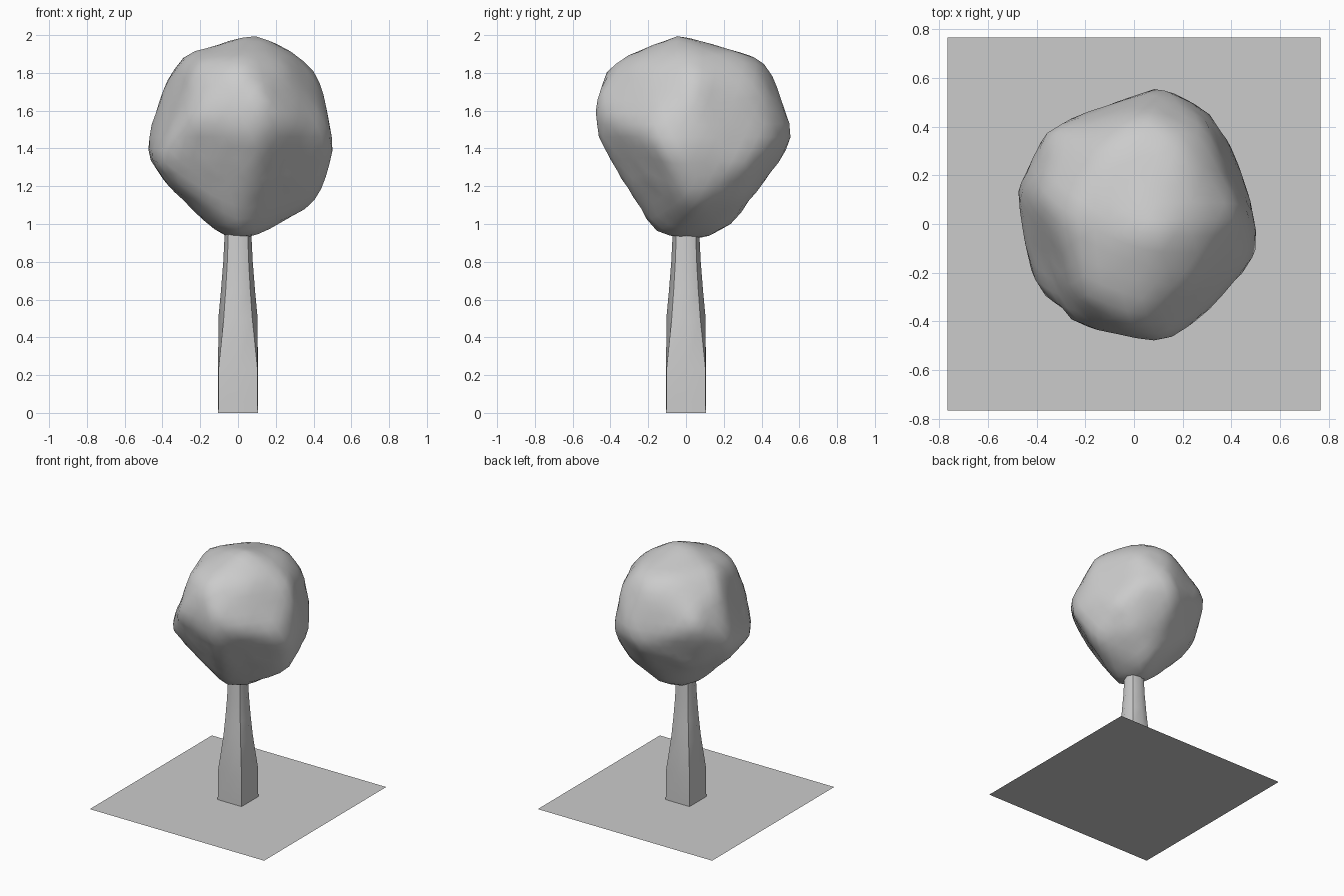
import bpy, bmesh, math
from mathutils import Vector, noise
from mathutils.bvhtree import BVHTree

if "Cube" in bpy.data.objects:
    bpy.data.objects.remove(bpy.data.objects["Cube"])


def make_object(name, bm, angle=None):
    bmesh.ops.recalc_face_normals(bm, faces=bm.faces)
    mesh = bpy.data.meshes.new(name)
    bm.to_mesh(mesh)
    bm.free()
    obj = bpy.data.objects.new(name, mesh)
    bpy.context.collection.objects.link(obj)
    if angle:
        bpy.ops.object.select_all(action='DESELECT')
        obj.select_set(True)
        bpy.context.view_layer.objects.active = obj
        bpy.ops.object.shade_smooth_by_angle(angle=math.radians(angle))
    return obj


# Flat square of soil
bm = bmesh.new()
bmesh.ops.create_grid(bm, x_segments=1, y_segments=1, size=0.765)
make_object("soil_square", bm)

# Trunk: square foot blending into a round tapering stem
# (height, half width, corner radius)
sections = [(0.0, 0.105, 0.148), (0.23, 0.105, 0.146), (0.5, 0.104, 0.107),
            (0.65, 0.09, 0.092), (0.8, 0.078, 0.08), (1.0, 0.068, 0.07)]
bm = bmesh.new()
rings = []
for z, side, corner in sections:
    ring = []
    for i in range(8):
        r = corner if i % 2 else side
        a = i * math.pi / 4
        ring.append(bm.verts.new((r * math.cos(a), r * math.sin(a), z)))
    rings.append(ring)
for low, high in zip(rings, rings[1:]):
    for i in range(8):
        j = (i + 1) % 8
        bm.faces.new((low[i], low[j], high[j], high[i]))
bm.faces.new(rings[0])
bm.faces.new(rings[-1])
make_object("trunk", bm, 45)

# Foliage: rough hull of the crown's corner points
corners = [
    # top
    (0.1, -0.05, 2.0), (0.0, -0.06, 1.99), (-0.29, 0.05, 1.9),
    (0.31, 0.0, 1.91), (0.05, -0.36, 1.88), (0.2, 0.32, 1.9),
    (-0.22, -0.28, 1.85), (-0.1, 0.33, 1.89), (0.25, -0.22, 1.86),
    # upper ring
    (-0.37, 0.1, 1.79), (0.43, 0.05, 1.79), (0.0, -0.43, 1.82),
    (0.05, 0.45, 1.84), (0.3, 0.39, 1.74), (-0.31, 0.35, 1.7),
    # middle ring
    (0.14, -0.485, 1.63), (0.0, -0.46, 1.55), (-0.24, -0.42, 1.56),
    (0.29, -0.38, 1.55), (0.47, -0.2, 1.48), (0.515, -0.12, 1.4),
    (0.49, 0.08, 1.45), (0.41, 0.31, 1.32), (0.32, 0.45, 1.45),
    (0.13, 0.575, 1.48), (0.05, 0.55, 1.4), (-0.36, 0.4, 1.58),
    (-0.48, 0.14, 1.48), (-0.48, 0.12, 1.35), (-0.42, -0.25, 1.32),
    (0.1, -0.46, 1.43),
    # underside
    (-0.36, 0.05, 1.19), (0.45, 0.0, 1.17), (0.42, 0.02, 1.1),
    (0.1, -0.33, 1.24), (0.05, 0.25, 1.0), (-0.12, 0.0, 0.95),
    (0.0, -0.18, 0.96), (0.08, -0.1, 0.93), (0.04, 0.18, 0.94),
    (-0.24, 0.3, 1.22), (0.28, 0.32, 1.16), (-0.04, 0.08, 0.92),
]
hull = bmesh.new()
for p in corners:
    hull.verts.new(p)
bmesh.ops.convex_hull(hull, input=hull.verts)
tree = BVHTree.FromBMesh(hull)

# Wrap an icosphere onto the hull and add shallow lumps
centre = Vector((0.0, 0.02, 1.46))
bm = bmesh.new()
bmesh.ops.create_icosphere(bm, subdivisions=4, radius=1)
for v in bm.verts:
    d = v.co.normalized()
    hit = tree.ray_cast(centre, d)[0]
    lump = 0.012 * noise.noise(d * 4.5)
    v.co = hit + d * (lump + 0.003)
hull.free()
bmesh.ops.smooth_vert(bm, verts=bm.verts, factor=0.4,
                      use_axis_x=True, use_axis_y=True, use_axis_z=True)
make_object("foliage", bm, 60)
